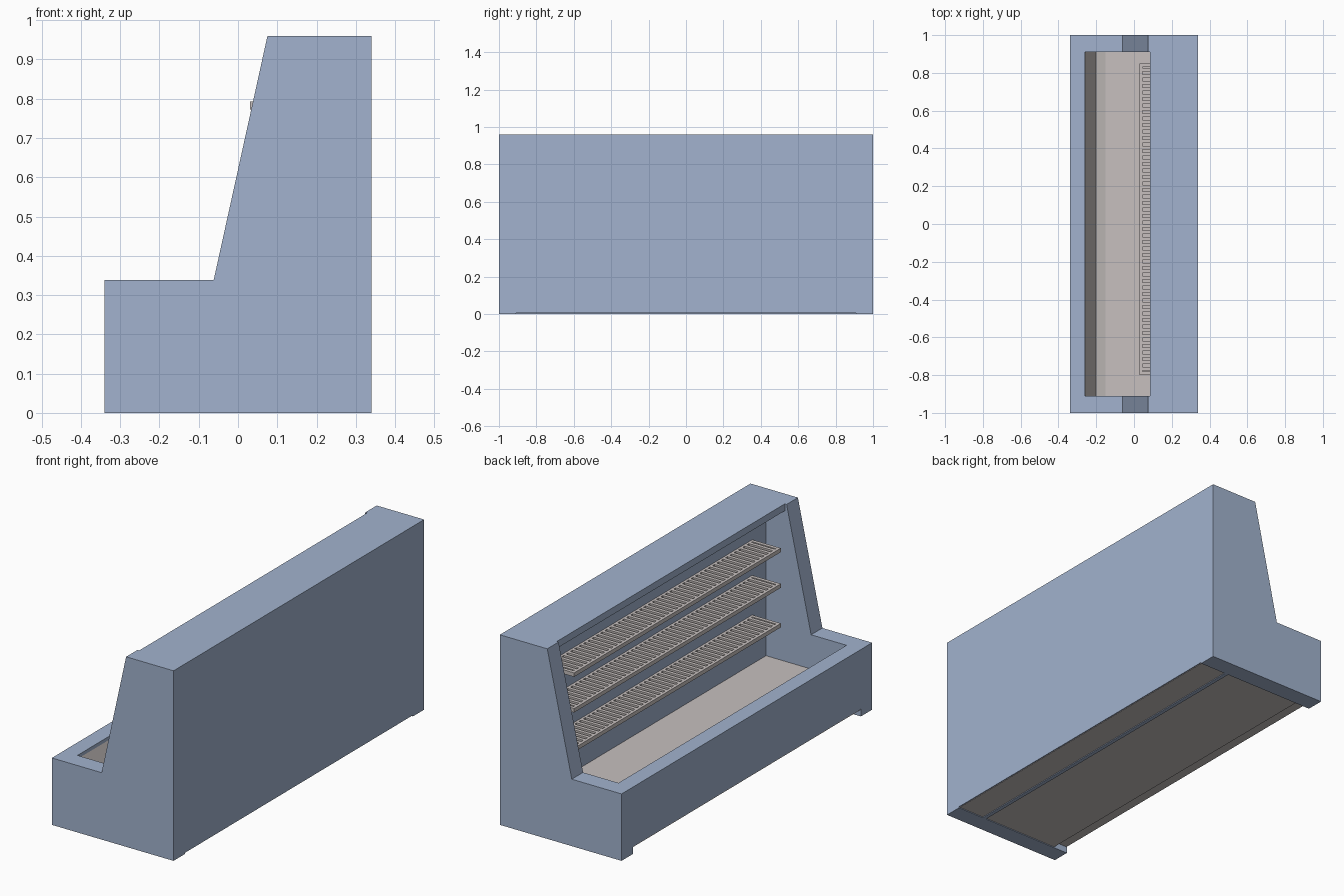
import bpy, bmesh

if "Cube" in bpy.data.objects:
    bpy.data.objects.remove(bpy.data.objects["Cube"])


def material(name, rgb):
    m = bpy.data.materials.new(name)
    m.diffuse_color = (*rgb, 1)
    m.use_nodes = True
    m.node_tree.nodes["Principled BSDF"].inputs["Base Color"].default_value = m.diffuse_color
    return m


BLUE = material("pale_blue_panel", (0.36, 0.45, 0.62))
BEIGE = material("warm_grey_liner", (0.57, 0.53, 0.52))


def finish(name, bm, mat):
    bmesh.ops.recalc_face_normals(bm, faces=bm.faces)
    me = bpy.data.meshes.new(name)
    bm.to_mesh(me)
    bm.free()
    me.materials.append(mat)
    ob = bpy.data.objects.new(name, me)
    bpy.context.collection.objects.link(ob)
    return ob


def prism(bm, profile, y0, y1):
    """Extrude an (x, z) profile along y."""
    a = [bm.verts.new((x, y0, z)) for x, z in profile]
    b = [bm.verts.new((x, y1, z)) for x, z in profile]
    bm.faces.new(a)
    bm.faces.new(b[::-1])
    n = len(a)
    for i in range(n):
        j = (i + 1) % n
        bm.faces.new((a[j], a[i], b[i], b[j]))


def box(bm, x0, x1, y0, y1, z0, z1):
    prism(bm, [(x0, z0), (x1, z0), (x1, z1), (x0, z1)], y0, y1)


def part(name, profile, y0, y1, mat):
    bm = bmesh.new()
    prism(bm, profile, y0, y1)
    return finish(name, bm, mat)


def box_part(name, dims, mat):
    bm = bmesh.new()
    box(bm, *dims)
    return finish(name, bm, mat)


IN = 0.91  # inner face of the end panels

# End panels
side = [(-0.34, 0), (0.34, 0), (0.34, 0.96), (0.075, 0.96), (-0.062, 0.338), (-0.34, 0.338)]
part("end_panel_front", side, -1, -IN, BLUE)
part("end_panel_back", side, IN, 1, BLUE)

# Back wall, canopy and low front wall
box_part("back_wall", (0.19, 0.34, -IN, IN, 0.006, 0.93), BLUE)
box_part("canopy", (0.085, 0.34, -IN, IN, 0.925, 0.96), BLUE)
box_part("front_wall", (-0.34, -0.26, -IN, IN, 0.038, 0.338), BLUE)

# Liner floor with a sloped front lip
part("liner_floor", [(0.335, 0.004), (0.335, 0.165), (-0.15, 0.165), (-0.20, 0.18),
                     (-0.26, 0.32), (-0.26, 0.004)], -IN, IN, BEIGE)
box_part("front_wall_underside", (-0.338, -0.26, -IN, IN, 0.033, 0.038), BEIGE)
box_part("underside_strip", (0.17, 0.19, -IN, IN, 0.0, 0.004), BLUE)

# Three slatted shelves
Y0, Y1, COUNT = -0.80, 0.85, 48
pitch = (Y1 - Y0) / COUNT
for i, top in enumerate((0.413, 0.613, 0.793)):
    bm = bmesh.new()
    box(bm, 0.03, 0.045, Y0, Y1, top - 0.02, top)
    box(bm, 0.178, 0.19, Y0, Y1, top - 0.02, top)
    for k in range(COUNT + 1):
        c = min(max(Y0 + k * pitch, Y0 + 0.009), Y1 - 0.009)
        box(bm, 0.045, 0.178, c - 0.009, c + 0.009, top - 0.02, top)
    finish(f"slatted_shelf_{i + 1}", bm, BEIGE)
